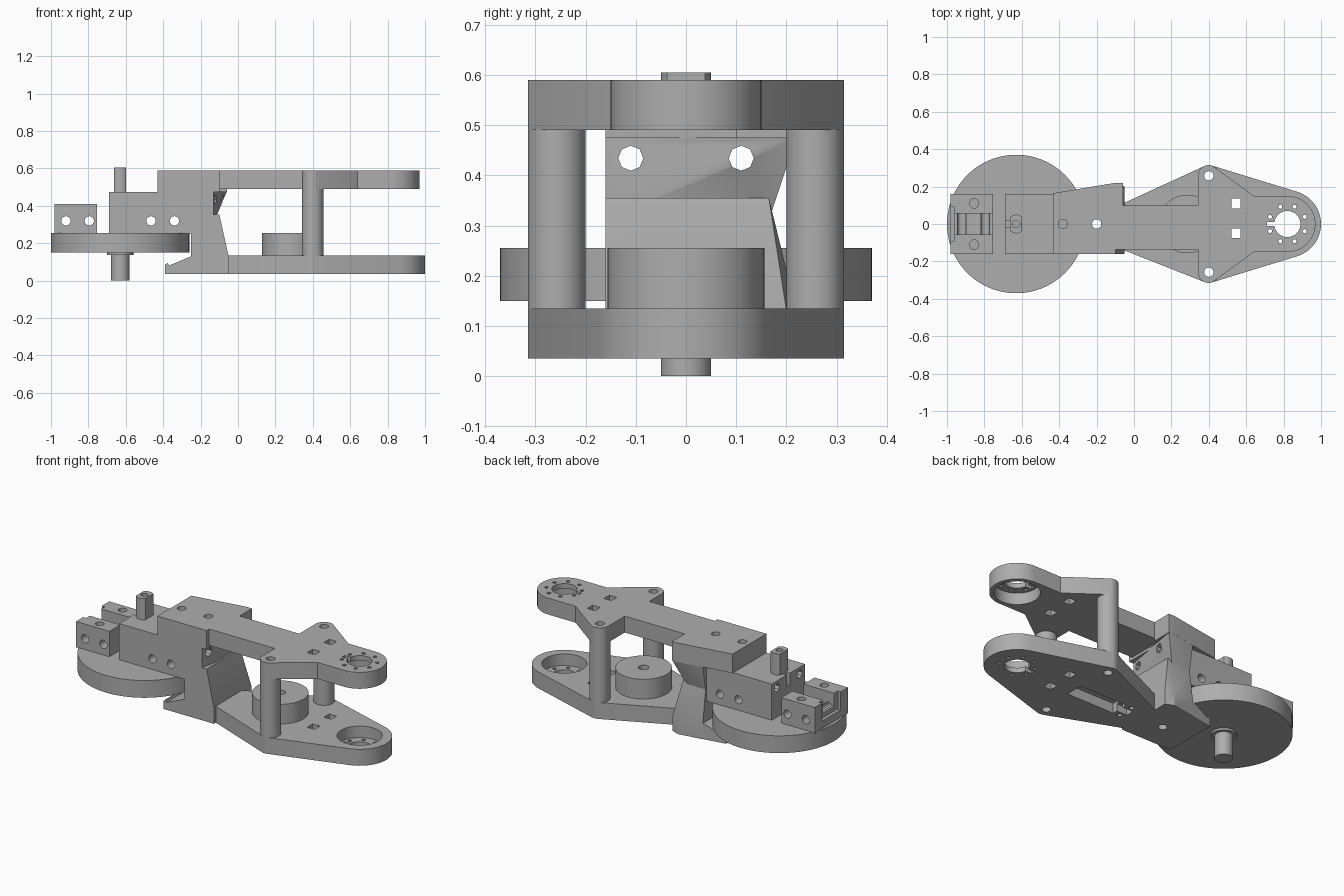
import bpy, bmesh, math
from mathutils import Matrix, Vector

old = bpy.data.objects.get("Cube")
if old:
    bpy.data.objects.remove(old, do_unlink=True)

grey = bpy.data.materials.new("plain grey")
grey.use_nodes = True
COLOUR = (0.42, 0.42, 0.42, 1)
grey.diffuse_color = COLOUR
grey.node_tree.nodes["Principled BSDF"].inputs["Base Color"].default_value = COLOUR


def finish(name, bm):
    bmesh.ops.recalc_face_normals(bm, faces=bm.faces)
    mesh = bpy.data.meshes.new(name)
    bm.to_mesh(mesh)
    bm.free()
    mesh.materials.append(grey)
    obj = bpy.data.objects.new(name, mesh)
    bpy.context.collection.objects.link(obj)
    return obj


def prism(name, outline, z0, z1):
    bm = bmesh.new()
    face = bm.faces.new([bm.verts.new((x, y, z0)) for x, y in outline])
    up = bmesh.ops.extrude_face_region(bm, geom=[face])["geom"]
    bmesh.ops.translate(bm, vec=(0, 0, z1 - z0),
                        verts=[v for v in up if isinstance(v, bmesh.types.BMVert)])
    return finish(name, bm)


def hull(name, points):
    bm = bmesh.new()
    for p in points:
        bm.verts.new(p)
    bmesh.ops.convex_hull(bm, input=bm.verts)
    bmesh.ops.dissolve_limit(bm, angle_limit=0.01, verts=bm.verts, edges=bm.edges)
    return finish(name, bm)


def box(name, x, y, z):
    return prism(name, [(x[0], y[0]), (x[1], y[0]), (x[1], y[1]), (x[0], y[1])], *z)


def cyl(name, start, end, r, sides=48):
    a, b = Vector(start), Vector(end)
    turn = (b - a).to_track_quat("Z", "Y").to_matrix().to_4x4()
    bm = bmesh.new()
    bmesh.ops.create_cone(bm, cap_ends=True, segments=sides, radius1=r, radius2=r,
                          depth=(b - a).length, matrix=Matrix.Translation((a + b) / 2) @ turn)
    return finish(name, bm)


def hole(x, y, z0, z1, r=0.025, sides=16):
    return cyl("cutter", (x, y, z0), (x, y, z1), r, sides)


def boolean(obj, others, operation="DIFFERENCE"):
    for other in others:
        mod = obj.modifiers.new("cut", "BOOLEAN")
        mod.operation, mod.solver, mod.object = operation, "EXACT", other
        bpy.context.view_layer.update()
        graph = bpy.context.evaluated_depsgraph_get()
        mesh = bpy.data.meshes.new_from_object(obj.evaluated_get(graph))
        obj.modifiers.clear()
        obj.data = mesh
        bpy.data.objects.remove(other, do_unlink=True)


def arc(x, y, r, a0, a1, n=16):
    angles = [math.radians(a0 + (a1 - a0) * i / n) for i in range(n + 1)]
    return [(x + r * math.cos(a), y + r * math.sin(a)) for a in angles]


def joint_cutters(z0, z1, pocket):
    """Bearing hole, screw ring, key slot, square windows and post holes."""
    cuts = [hole(0.82, 0, *pocket, 0.125, 48), hole(0.82, 0, z0, z1, 0.07, 32),
            box("cutter", (0.71, 0.77), (-0.012, 0.012), (z0, z1))]
    for i in range(8):
        a = math.radians(22.5 + 45 * i)
        cuts.append(hole(0.82 + 0.1 * math.cos(a), 0.1 * math.sin(a), z0, z1, 0.011, 10))
    for y in (-0.05, 0.11):
        cuts.append(box("cutter", (0.52, 0.57), (y - 0.026, y + 0.026), (z0, z1)))
    for s in (-1, 1):
        cuts.append(hole(0.4, s * POST_Y, z0, z1))
    return cuts


POST_Y, POST_R = 0.2575, 0.0575

# Wheel, axle and flatted drive shaft
cyl("wheel", (-0.63, 0, 0.15), (-0.63, 0, 0.255), 0.37, 96)
cyl("axle", (-0.63, 0, 0), (-0.63, 0, 0.16), 0.05)
cyl("axle_collar", (-0.63, 0, 0.138), (-0.63, 0, 0.155), 0.07)
shaft = cyl("drive_shaft", (-0.63, 0, 0.25), (-0.63, 0, 0.605), 0.05)
boolean(shaft, [box("cutter", x, (-0.1, 0.1), (0.2, 0.7))
                for x in ((-0.75, -0.662), (-0.598, -0.5))])
boolean(shaft, [hole(-0.63, 0, 0.5, 0.7, 0.02)])

# Slotted end clamp
clamp = box("end_clamp", (-0.98, -0.755), (-0.16, 0.16), (0.253, 0.41))
cuts = [box("cutter", (-0.97, -0.7), (-0.055, 0.055), (0.33, 0.5)),
        box("cutter", (-1.1, -0.96), (-0.09, 0.09), (0.3, 0.5))]
cuts += [cyl("cutter", (x, -0.3, 0.32), (x, 0.3, 0.32), 0.025, 16) for x in (-0.92, -0.795)]
cuts += [hole(-0.855, s * 0.11, 0.34, 0.5) for s in (-1, 1)]
boolean(clamp, cuts)

# Shaft housing over the wheel
housing = box("shaft_housing", (-0.69, -0.24), (-0.16, 0.16), (0.253, 0.475))
cuts = [cyl("cutter", (x, -0.3, 0.32), (x, 0.3, 0.32), 0.025, 16) for x in (-0.465, -0.34)]
cuts += [cyl("cutter", (-0.8, s * 0.11, 0.434), (0, s * 0.11, 0.434), 0.025, 8) for s in (-1, 1)]
cuts.append(box("cutter", (-0.75, -0.64), (-0.015, 0.015), (0.4, 0.5)))
boolean(housing, cuts)

# Upper bracket: flared on its back side, narrowing down to the waist
cap = [(-0.43, -0.16), (-0.1, -0.16), (-0.1, 0.1), (-0.06, 0.1),
       (-0.06, 0.22), (-0.1, 0.22), (-0.43, 0.165)]
top = prism("upper_bracket", cap, 0.474, 0.59)
boolean(top, [hole(-0.38, 0, 0.5, 0.7), hole(-0.2, 0, 0.4, 0.7)])
rim = [(-0.25, -0.16), (-0.13, -0.16), (-0.06, 0.22), (-0.1, 0.22), (-0.25, 0.195)]
waist = [(-0.25, -0.16), (-0.13, -0.16), (-0.13, 0.165), (-0.25, 0.165)]
neck = hull("upper_neck", [(x, y, 0.476) for x, y in rim] + [(x, y, 0.31) for x, y in waist])
cuts = [cyl("cutter", (-0.8, s * 0.11, 0.434), (0.1, s * 0.11, 0.434), 0.025, 8) for s in (-1, 1)]
boolean(neck, cuts + [hole(-0.2, 0, 0.2, 0.7)])

# Lower bracket: waist widening down to the foot, with a hooked lip
foot = [(-0.25, -0.16), (-0.05, -0.16), (-0.05, 0.2), (-0.1, 0.22), (-0.25, 0.195)]
shoulder = [(-0.25, -0.16), (-0.1, -0.16), (-0.1, 0.165), (-0.25, 0.165)]
base = hull("lower_bracket", [(x, y, z) for x, y in foot for z in (0.035, 0.13)]
            + [(x, y, z) for x, y in shoulder for z in (0.31, 0.355)])
boolean(base, [hole(-0.2, 0, 0, 0.7)])
lip = [(-0.39, 0.035), (-0.24, 0.035), (-0.24, 0.135), (-0.37, 0.08), (-0.375, 0.095), (-0.39, 0.085)]
bm = bmesh.new()
rings = [[bm.verts.new((x, y + k * (x + 0.39), z)) for x, z in lip]
         for y, k in ((-0.16, 0), (0.17, 0.17))]
for ring in rings:
    bm.faces.new(ring)
for i in range(len(lip)):
    j = (i + 1) % len(lip)
    bm.faces.new((rings[0][i], rings[0][j], rings[1][j], rings[1][i]))
finish("hooked_lip", bm)

# Upper arm plate with post tabs and a round joint end
outline = [(-0.12, -0.135), (0.343, -0.135)] + arc(0.4, -POST_Y, POST_R, 180, 290)
outline += [(0.64, -0.15)] + arc(0.82, 0, 0.15, -90, 90, 32) + [(0.64, 0.15)]
outline += arc(0.4, POST_Y, POST_R, 70, 180) + [(0.343, 0.1), (-0.12, 0.1)]
upper = prism("upper_arm", outline, 0.49, 0.59)
boolean(upper, joint_cutters(0.4, 0.7, (0.4, 0.56)))

# Lower arm plate, kite shaped, with a pocket underneath
outline = [(-0.08, -0.13), (0, -0.13), (0, 0.1), (-0.08, 0.1)]
outline += arc(0.82, 0, 0.18, -90, 90, 32)
outline += [p for s in (-1, 1) for p in arc(0.4, s * POST_Y, POST_R, 0, 360, 32)]
lower = hull("lower_arm", [(x, y, z) for x, y in outline for z in (0.035, 0.135)])
cuts = joint_cutters(0, 0.2, (0.065, 0.2))
cuts.append(box("cutter", (0.1, 0.42), (-0.055, 0.055), (0, 0.095)))
cuts.append(box("cutter", (0.03, 0.11), (-0.025, 0.025), (0, 0.08)))
cuts += [hole(0.06, s * 0.05, 0, 0.08, 0.014, 12) for s in (-1, 1)]
boolean(lower, cuts)

# Round motor boss on the lower arm
boss = cyl("motor_boss", (0.285, 0, 0.13), (0.285, 0, 0.255), 0.156, 64)
boolean(boss, [hole(0.285, 0, 0.2, 0.3, 0.03, 24)])

# Hollow spacer posts
for side, s in (("right", -1), ("left", 1)):
    post = cyl(side + "_post", (0.4, s * POST_Y, 0.134), (0.4, s * POST_Y, 0.491), POST_R)
    boolean(post, [hole(0.4, s * POST_Y, 0, 0.7)])

# Smooth round walls, keep the edges sharp
bpy.ops.object.select_all(action="DESELECT")
for obj in bpy.context.collection.objects:
    if obj.type == "MESH" and obj.data.materials and obj.data.materials[0] == grey:
        obj.select_set(True)
        bpy.context.view_layer.objects.active = obj
bpy.ops.object.shade_smooth_by_angle(angle=math.radians(30))
